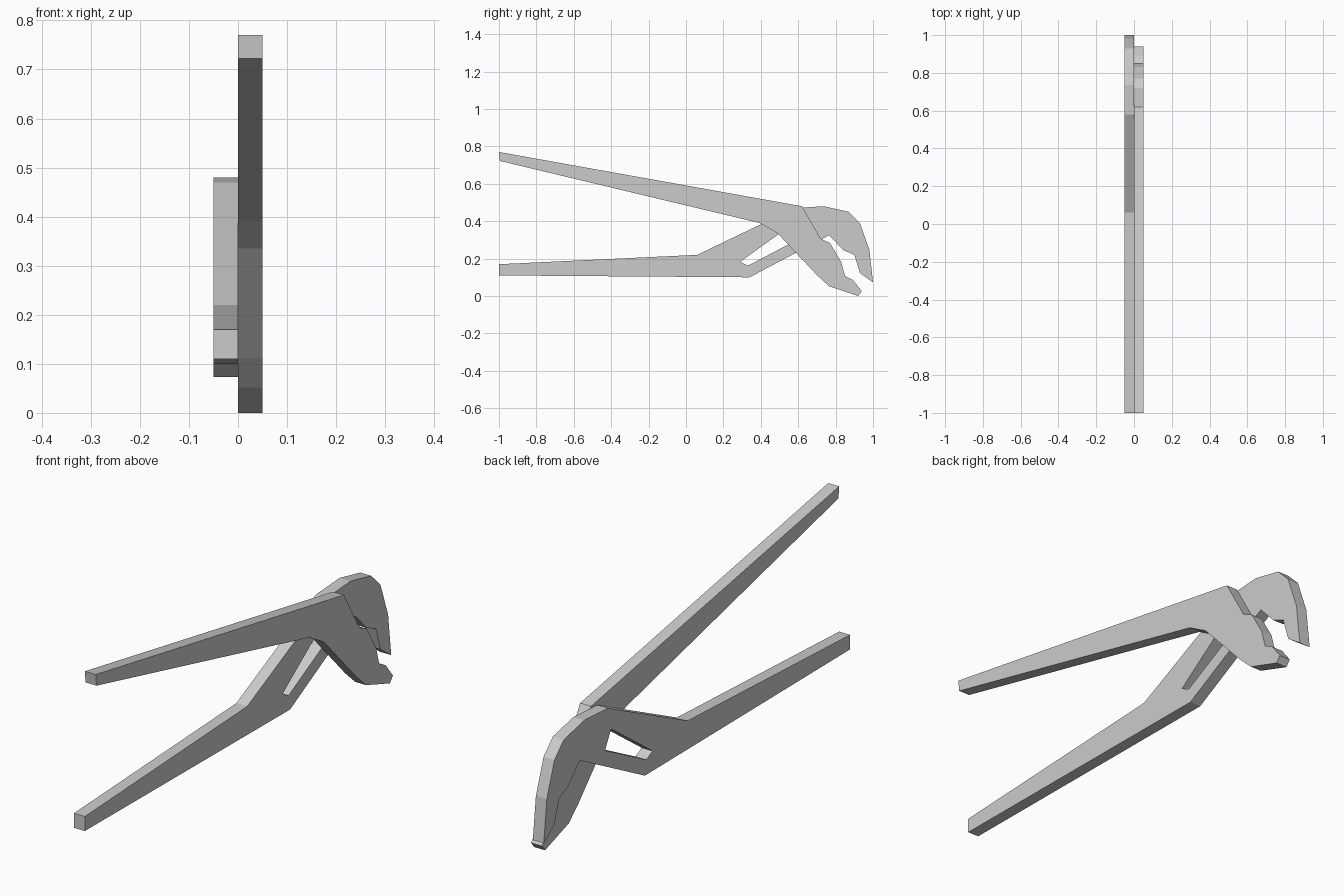
import bpy, bmesh
from mathutils import Matrix

cube = bpy.data.objects.get("Cube")
if cube:
    bpy.data.objects.remove(cube, do_unlink=True)

THICK = 0.05

grey = bpy.data.materials.new("light_grey_steel")
grey.use_nodes = True
colour = (0.6, 0.6, 0.6, 1)
grey.diffuse_color = colour
grey.node_tree.nodes["Principled BSDF"].inputs["Base Color"].default_value = colour

# Turns a flat profile (x, y) into the side plane (y, z), thickness along x
SIDE_PLANE = Matrix(((0, 0, 1, 0), (1, 0, 0, 0), (0, 1, 0, 0), (0, 0, 0, 1)))


def plate(name, x_mid, *loops):
    """Flat plate cut from an outline, with any further loops as holes."""
    curve = bpy.data.curves.new(name + "_profile", "CURVE")
    curve.dimensions = "2D"
    curve.fill_mode = "BOTH"
    curve.extrude = THICK / 2
    for loop in loops:
        spline = curve.splines.new("POLY")
        spline.points.add(len(loop) - 1)
        for point, (y, z) in zip(spline.points, loop):
            point.co = (y, z, 0, 1)
        spline.use_cyclic_u = True
    helper = bpy.data.objects.new(name + "_helper", curve)
    bpy.context.collection.objects.link(helper)
    bpy.context.view_layer.update()
    evaluated = helper.evaluated_get(bpy.context.evaluated_depsgraph_get())
    mesh = bpy.data.meshes.new_from_object(evaluated)
    bpy.data.objects.remove(helper, do_unlink=True)
    bpy.data.curves.remove(curve)

    # Stand the plate up, weld the rims and tidy the faces
    bm = bmesh.new()
    bm.from_mesh(mesh)
    bm.transform(Matrix.Translation((x_mid, 0, 0)) @ SIDE_PLANE)
    bmesh.ops.remove_doubles(bm, verts=bm.verts, dist=0.0005)
    bmesh.ops.recalc_face_normals(bm, faces=bm.faces)
    for face in bm.faces:
        face.smooth = False
    bm.to_mesh(mesh)
    bm.free()
    mesh.name = name
    mesh.materials.clear()
    mesh.materials.append(grey)
    obj = bpy.data.objects.new(name, mesh)
    bpy.context.collection.objects.link(obj)
    return obj


# Upper handle running down into the lower jaw
upper_handle = [
    (-1, 0.77), (0.62, 0.48), (0.72, 0.307), (0.77, 0.283), (0.83, 0.182),
    (0.85, 0.108), (0.893, 0.085), (0.94, 0.025), (0.92, 0), (0.765, 0.052),
    (0.7, 0.112), (0.49, 0.335), (0.395, 0.39), (-0.995, 0.722),
]

# Lower handle running up into the hooked upper jaw
lower_handle = [
    (-1, 0.17), (0.06, 0.22), (0.58, 0.47), (0.735, 0.48), (0.87, 0.45),
    (0.93, 0.39), (0.98, 0.248), (1, 0.073), (0.93, 0.123), (0.9, 0.22),
    (0.84, 0.246), (0.765, 0.325), (0.34, 0.1), (-1, 0.11),
]

# Adjusting slot
slot = [(0.29, 0.183), (0.56, 0.377), (0.6, 0.303), (0.33, 0.162)]

plate("upper_handle_and_lower_jaw", THICK / 2, upper_handle)
plate("lower_handle_and_upper_jaw", -THICK / 2, lower_handle, slot)
